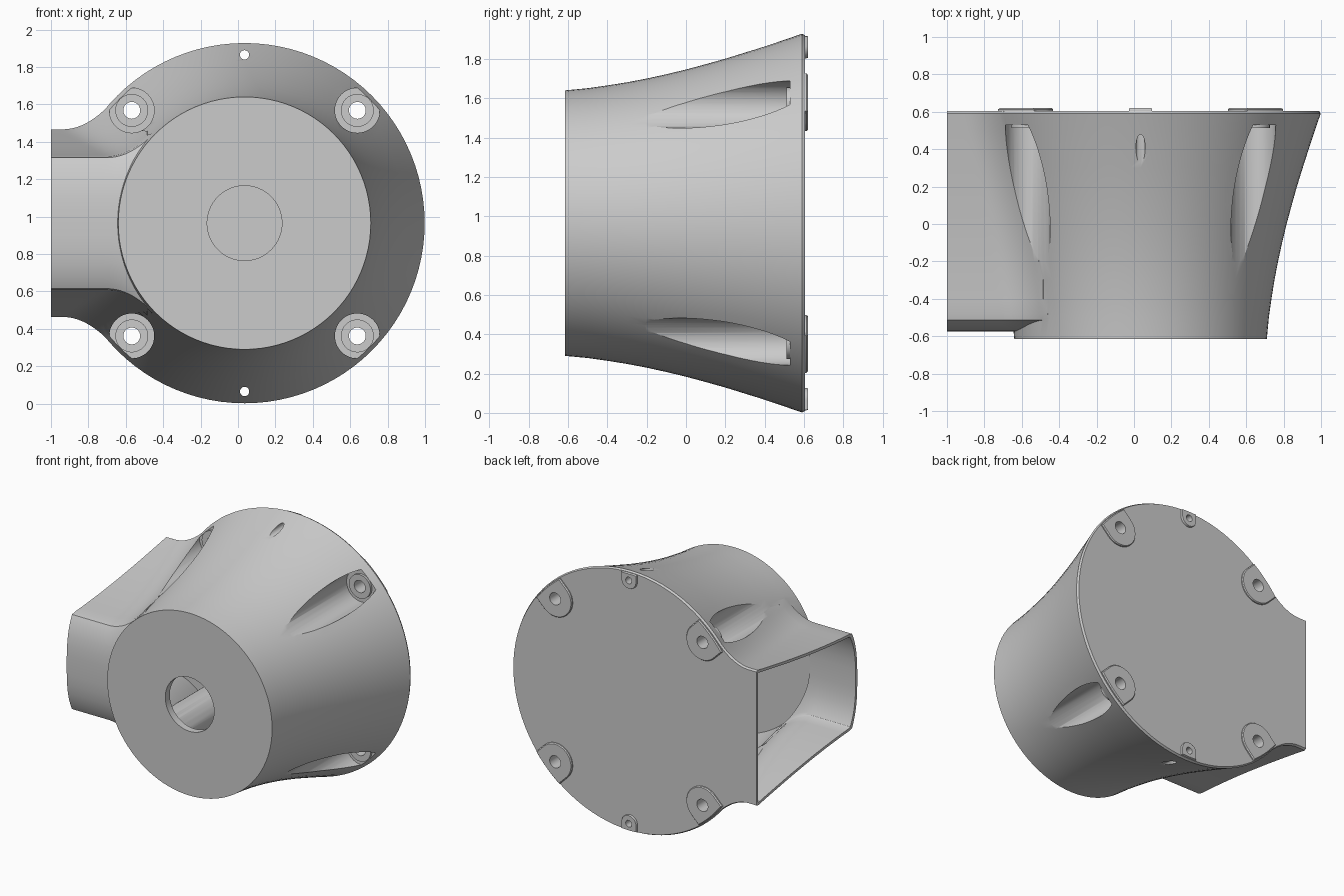
import bpy, bmesh, math
from mathutils import Vector

if "Cube" in bpy.data.objects:
    bpy.data.objects.remove(bpy.data.objects["Cube"])

CX, CZ = 0.035, 0.965          # axis of the flared body (runs along y)
PROFILE = [(-0.615, 0.675), (-0.5, 0.686), (-0.4, 0.70), (-0.3, 0.716), (-0.2, 0.735),
           (-0.1, 0.757), (0.0, 0.781), (0.1, 0.808), (0.2, 0.836), (0.3, 0.867),
           (0.4, 0.899), (0.5, 0.932), (0.59, 0.963)]
BOLTS = [(CX + sx * 0.603, CZ + sz * 0.603) for sx in (-1, 1) for sz in (-1, 1)]
PINS = [(CX, CZ - 0.9), (CX, CZ + 0.9)]

grey = bpy.data.materials.new("housing grey")
grey.diffuse_color = (0.6, 0.6, 0.6, 1)
grey.use_nodes = True
grey.node_tree.nodes["Principled BSDF"].inputs["Base Color"].default_value = grey.diffuse_color


def radius(y):
    for (y0, r0), (y1, r1) in zip(PROFILE, PROFILE[1:]):
        if y <= y1:
            return r0 + (r1 - r0) * (y - y0) / (y1 - y0)
    return PROFILE[-1][1]


def loft(name, rings):
    """Closed solid through rings of equal point count."""
    bm = bmesh.new()
    rows = [[bm.verts.new(p) for p in ring] for ring in rings]
    n = len(rows[0])
    for a, b in zip(rows, rows[1:]):
        for i in range(n):
            bm.faces.new((a[i], a[(i + 1) % n], b[(i + 1) % n], b[i]))
    bm.faces.new(rows[0])
    bm.faces.new(rows[-1])
    bmesh.ops.recalc_face_normals(bm, faces=bm.faces)
    if bm.calc_volume(signed=True) < 0:
        bmesh.ops.reverse_faces(bm, faces=bm.faces)
    me = bpy.data.meshes.new(name)
    bm.to_mesh(me)
    bm.free()
    ob = bpy.data.objects.new(name, me)
    bpy.context.collection.objects.link(ob)
    me.materials.append(grey)
    return ob


def lathe(name, pts, x=CX, z=CZ, n=96):
    """Solid of revolution about the y direction from (y, radius) points."""
    return loft(name, [[(x + r * math.cos(2 * math.pi * i / n), y,
                         z + r * math.sin(2 * math.pi * i / n)) for i in range(n)]
                       for y, r in pts])


def rod(name, x, z, r, y0, y1, n=32):
    return lathe(name, [(y0, r), (y1, r)], x, z, n)


def boolean(ob, tool, op):
    mod = ob.modifiers.new("cut", 'BOOLEAN')
    mod.operation, mod.object, mod.solver = op, tool, 'MANIFOLD'
    bpy.context.view_layer.objects.active = ob
    bpy.ops.object.modifier_apply(modifier=mod.name)
    bpy.data.objects.remove(tool, do_unlink=True)


def half_height(x, y, d):
    """Height of the side duct, blending into the round body with a fillet."""
    r = radius(y)
    h = 0.35 + (r - 0.675) * 0.15 / 0.285
    t = x - (CX - math.sqrt(r * r - h * h))
    if t > -0.15:
        h += 2.1 * (min(t, 0.1) + 0.15) ** 2
    if t > 0.1:
        h = math.sqrt(r * r - (x - CX) ** 2) - 0.03
    return h - d


def duct(name, x0, d):
    """Side duct, overlong at the back; d insets it for the hollow."""
    rings = []
    for k in range(31):
        x = x0 + (-0.3 - x0) * k / 30
        drop = 0.008 if d == 0 else 0
        top = [(y, half_height(x, 0.59, d) - drop) for y in (0.7, 0.605)]
        top += [(y, half_height(x, y, d)) for y in
                (0.59, 0.5, 0.4, 0.3, 0.2, 0.1, 0, -0.1, -0.2, -0.3, -0.4, -0.48)]
        h = half_height(x, -0.51, d)
        nose = [(-0.51 + d - 0.065 * (1 - abs(s) ** 3), h * s)
                for s in (0.985, 0.94, 0.87, 0.75, 0.6, 0.4, 0.2)]
        up = top + nose
        pts = up + [(-0.575 + d, 0)] + [(y, -z) for y, z in reversed(up)]
        rings.append([(x, y, CZ + z) for y, z in pts])
    return loft(name, rings)


def trim_back(ob, y):
    """Cut everything behind y away, leaving one flat rear face."""
    box = loft("rear_trim", [[(sx * 2, yy, CZ + sz * 2) for sx, sz in
                              ((-1, -1), (1, -1), (1, 1), (-1, 1))] for yy in (y, y + 1)])
    boolean(ob, box, 'DIFFERENCE')


# Flared body with its side duct
housing = lathe("housing", PROFILE + [(0.605, 0.955), (0.72, 0.955)])
boolean(housing, duct("duct_outer", -1.0, 0.0), 'UNION')
trim_back(housing, 0.605)

# Hollow inside, leaving walls around the bolt channels and pin holes
inner = [(-0.562, radius(-0.562) - 0.02)]
inner += [(y, r - 0.02) for y, r in PROFILE if y > -0.55] + [(0.72, 0.943)]
cavity = lathe("cavity", inner)
boolean(cavity, duct("duct_inner", -1.05, 0.02), 'UNION')
trim_back(cavity, 0.585)
for x, z in BOLTS:
    boolean(cavity, rod("channel_wall", x, z, 0.14, -0.8, 0.8, 48), 'DIFFERENCE')
for x, z in PINS:
    boolean(cavity, rod("pin_wall", x, z, 0.04, -0.8, 0.8), 'DIFFERENCE')
boolean(housing, cavity, 'DIFFERENCE')

# Bolt channels scooped along the flare, and the axle opening in front
for x, z in BOLTS:
    boolean(housing, rod("channel", x, z, 0.12, -0.75, 0.53, 48), 'DIFFERENCE')
boolean(housing, rod("axle_opening", CX, CZ, 0.2, -0.7, -0.5, 64), 'DIFFERENCE')


def pad(name, x, z, r, reach):
    """Raised rear pad: round inside, running straight out to the rim."""
    out = Vector((x - CX, z - CZ)).normalized()
    side = Vector((-out.y, out.x))
    c = Vector((x, z))
    pts = [c + r * (math.cos(a) * side - math.sin(a) * out)
           for a in [math.pi * i / 24 for i in range(25)]]
    for i in range(9):                      # outer edge follows the rim
        s = -r + 2 * r * i / 8
        pts.append(Vector((CX, CZ)) + s * side + math.sqrt(reach ** 2 - s * s) * out)
    mid = sum(pts, Vector((0, 0))) / len(pts)
    rings = []
    for y, k in ((0.596, 1), (0.613, 1), (0.62, 0.95)):
        rings.append([(mid.x + (p.x - mid.x) * k, y, mid.y + (p.y - mid.y) * k) for p in pts])
    return loft(name, rings)


# Rear pads and washer seats
for x, z in BOLTS:
    boolean(housing, pad("bolt_pad", x, z, 0.135, 0.952), 'UNION')
    boolean(housing, rod("washer_seat", x, z, 0.088, 0.512, 0.56), 'UNION')
for x, z in PINS:
    boolean(housing, pad("pin_pad", x, z, 0.062, 0.952), 'UNION')

# Through holes
for x, z in BOLTS:
    boolean(housing, rod("bolt_hole", x, z, 0.045, -0.8, 0.8), 'DIFFERENCE')
for x, z in PINS:
    boolean(housing, rod("pin_hole", x, z, 0.025, -0.8, 0.8, 20), 'DIFFERENCE')

# Smooth shading with crisp edges
bpy.ops.object.select_all(action='DESELECT')
housing.select_set(True)
bpy.context.view_layer.objects.active = housing
bpy.ops.object.shade_smooth_by_angle(angle=math.radians(30))
